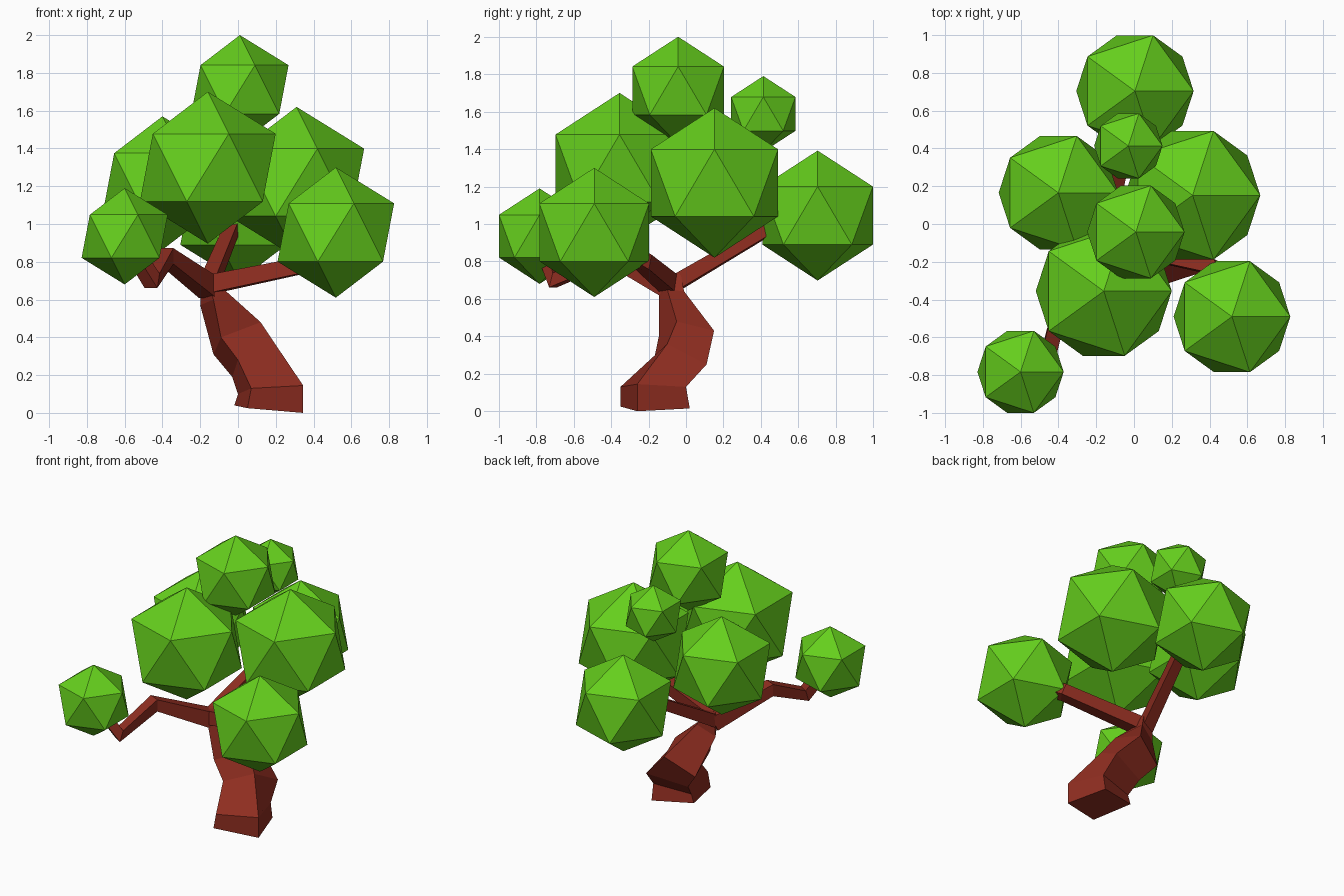
import bpy, bmesh
from math import sqrt
from mathutils import Vector

if "Cube" in bpy.data.objects:
    bpy.data.objects.remove(bpy.data.objects["Cube"])


def material(name, color):
    m = bpy.data.materials.new(name)
    m.diffuse_color = color
    m.use_nodes = True
    m.node_tree.nodes["Principled BSDF"].inputs["Base Color"].default_value = m.diffuse_color
    return m


leaf = material("leaf_green", (0.13, 0.62, 0.012, 1))
bark = material("bark_red", (0.28, 0.027, 0.015, 1))


def loft(name, rings):
    """Skin four-sided rings into a closed, flat-shaded limb."""
    bm = bmesh.new()
    rows = [[bm.verts.new(p) for p in ring] for ring in rings]
    for a, b in zip(rows, rows[1:]):
        for i in range(4):
            j = (i + 1) % 4
            bm.faces.new((a[i], a[j], b[j], b[i]))
    bm.faces.new(rows[0][::-1])
    bm.faces.new(rows[-1])
    bmesh.ops.recalc_face_normals(bm, faces=bm.faces)
    mesh = bpy.data.meshes.new(name)
    bm.to_mesh(mesh)
    bm.free()
    mesh.materials.append(bark)
    ob = bpy.data.objects.new(name, mesh)
    bpy.context.collection.objects.link(ob)
    return ob


def limb(name, path, sizes):
    """Square-section branch along a path, sizes are half widths."""
    pts = [Vector(p) for p in path]
    rings = []
    for i, (p, s) in enumerate(zip(pts, sizes)):
        d = Vector()
        if i > 0:
            d += (p - pts[i - 1]).normalized()
        if i < len(pts) - 1:
            d += (pts[i + 1] - p).normalized()
        d.normalize()
        # keep one side axis level, following the branch's overall heading
        flat = pts[-1] - pts[0]
        side = Vector((-flat.y, flat.x, 0)).normalized()
        up = d.cross(side).normalized()
        side = up.cross(d).normalized()
        rings.append([p + (side * u + up * v) * s
                      for u, v in ((-1, -1), (1, -1), (1, 1), (-1, 1))])
    return loft(name, rings)


# Leaning trunk: front left, front right, back right, back left corners
loft("trunk", [
    [(.05, -.35, .025), (.345, -.26, 0), (.26, .02, .015), (-.02, -.06, .04)],
    [(.07, -.35, .13), (.345, -.26, .145), (.26, .00, .13), (.0, -.06, .10)],
    [(.0, -.17, .28), (.20, -.10, .36), (.24, .11, .25), (-.03, .02, .19)],
    [(-.09, -.145, .40), (.12, -.05, .48), (.07, .15, .43), (-.13, .08, .31)],
    [(-.13, -.145, .60), (-.07, -.10, .65), (-.08, -.01, .64), (-.20, -.05, .57)],
    [(-.17, -.13, .72), (-.11, -.12, .72), (-.11, -.03, .74), (-.19, -.04, .73)],
])

# Branches spreading from the fork
limb("left_branch",
     [(-.15, -.08, .66), (-.38, -.41, .83), (-.455, -.70, .70), (-.58, -.77, .90)],
     [.055, .042, .040, .035])
limb("right_branch",
     [(-.15, -.09, .68), (.41, -.225, .795), (.52, -.45, .92)], [.048, .042, .035])
limb("back_branch",
     [(-.16, -.08, .67), (-.03, .45, .98), (0, .65, 1.04)], [.042, .034, .03])

# Foliage: plain icosahedra (name, x, y, z, radius)
for name, x, y, z, r in (
        ("top_foliage", .01, -.042, 1.712, .288),
        ("front_foliage", -.16, -.355, 1.298, .402),
        ("right_foliage", .31, .152, 1.22, .40),
        ("low_right_foliage", .518, -.49, .955, .345),
        ("low_left_foliage", -.60, -.782, .935, .255),
        ("left_foliage", -.40, .165, 1.217, .353),
        ("back_foliage", .005, .703, 1.045, .347),
        ("small_back_foliage", -.03, .413, 1.588, .202)):
    bpy.ops.mesh.primitive_ico_sphere_add(subdivisions=1, radius=r, location=(x, y, z))
    ob = bpy.context.object
    ob.name = name
    ob.data.materials.append(leaf)
